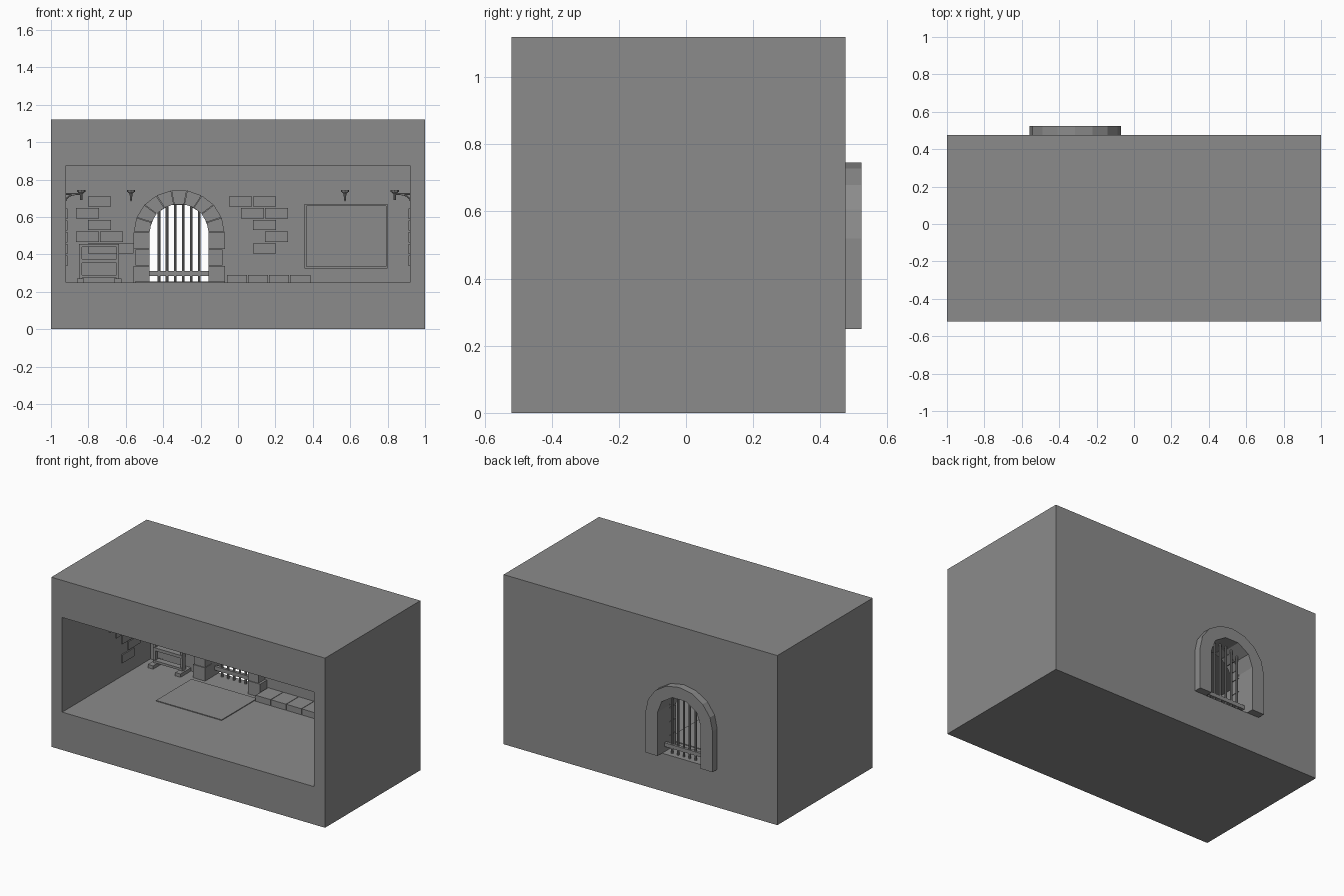
import bpy, bmesh, math
from mathutils import Vector

old = bpy.data.objects.get("Cube")
if old:
    bpy.data.objects.remove(old, do_unlink=True)

stone = bpy.data.materials.new("stone_grey")
stone.use_nodes = True
stone.diffuse_color = (0.26, 0.26, 0.26, 1)
stone.node_tree.nodes["Principled BSDF"].inputs["Base Color"].default_value = (0.26, 0.26, 0.26, 1)

FLOOR, BACK, SIDE = 0.25, 0.40, 0.92     # inner faces of the room
OUT = 0.475                              # outer face of the back wall
DOOR = -0.315                            # centre of the doorway


def finish(name, bm):
    bmesh.ops.recalc_face_normals(bm, faces=bm.faces)
    mesh = bpy.data.meshes.new(name)
    bm.to_mesh(mesh)
    bm.free()
    mesh.materials.append(stone)
    obj = bpy.data.objects.new(name, mesh)
    bpy.context.scene.collection.objects.link(obj)
    return obj


def add_box(bm, x0, x1, y0, y1, z0, z1):
    new = bmesh.ops.create_cube(bm, size=1)["verts"]
    for v in new:
        v.co = Vector(((x0 + x1) / 2 + v.co.x * (x1 - x0),
                       (y0 + y1) / 2 + v.co.y * (y1 - y0),
                       (z0 + z1) / 2 + v.co.z * (z1 - z0)))


def boxes(name, items):
    bm = bmesh.new()
    for item in items:
        add_box(bm, *item)
    return finish(name, bm)


def add_prism(bm, outline, y0, y1):
    """Extrude an x-z outline along y."""
    face = bm.faces.new([bm.verts.new((x, y0, z)) for x, z in outline])
    made = bmesh.ops.extrude_face_region(bm, geom=[face])["geom"]
    bmesh.ops.translate(bm, vec=(0, y1 - y0, 0),
                        verts=[g for g in made if isinstance(g, bmesh.types.BMVert)])


def arch(half, rise, spring, steps, bottom=FLOOR):
    arc = [(DOOR + half * math.cos(math.pi * i / steps),
            spring + rise * math.sin(math.pi * i / steps)) for i in range(steps + 1)]
    return [(DOOR + half, bottom)] + arc + [(DOOR - half, bottom)]


def add_rod(bm, a, b, r1, r2, sides=8):
    a, b = Vector(a), Vector(b)
    turn = (b - a).to_track_quat("Z", "Y").to_matrix().to_4x4()
    turn.translation = (a + b) / 2
    bmesh.ops.create_cone(bm, cap_ends=True, segments=sides, radius1=r1,
                          radius2=r2, depth=(b - a).length, matrix=turn)


# Room shell with the open front and the arched doorway cut out
shell = boxes("room_shell", [(-1, 1, -0.52, OUT, 0, 1.12)])
cavity = boxes("cavity_cutter", [(-SIDE, SIDE, -0.6, BACK, FLOOR, 0.875)])
bm = bmesh.new()
inner = arch(0.157, 0.133, 0.538, 5)
add_prism(bm, inner, BACK - 0.03, OUT + 0.05)
doorway = finish("doorway_cutter", bm)
for cutter in (cavity, doorway):
    mod = shell.modifiers.new(cutter.name, "BOOLEAN")
    mod.operation, mod.solver, mod.object = "DIFFERENCE", "EXACT", cutter
bpy.context.view_layer.update()
cut = bpy.data.meshes.new_from_object(
    shell.evaluated_get(bpy.context.evaluated_depsgraph_get()))
shell.modifiers.clear()
shell.data = cut
for cutter in (cavity, doorway):
    bpy.data.objects.remove(cutter, do_unlink=True)

# Plain arch surround on the outside
bm = bmesh.new()
add_prism(bm, arch(0.245, 0.225, 0.52, 8) + inner[::-1], OUT, 0.523)
finish("outer_arch", bm)

# Separate stones around the doorway on the inside
bm = bmesh.new()
for sign in (-1, 1):
    for i in range(3):
        x0, x1 = sorted((DOOR + sign * 0.157, DOOR + sign * (0.245 - 0.012 * (i % 2))))
        z = FLOOR + 0.09 * i
        add_box(bm, x0, x1, 0.33, BACK, z, z + 0.087)
wedges = 9
for i in range(wedges):
    a, b = [math.pi * (i + t) / wedges for t in (0.02, 0.98)]
    ring = [(DOOR + w * math.cos(t), 0.52 + h * math.sin(t))
            for w, h, t in ((0.157, 0.15, a), (0.242, 0.225, a),
                            (0.242, 0.225, b), (0.157, 0.15, b))]
    add_prism(bm, ring, 0.33, BACK)
finish("inner_arch_stones", bm)

# Door bars and cross rail
bm = bmesh.new()
for i in range(6):
    x = DOOR + 0.043 * (i - 2.5)
    add_rod(bm, (x, 0.44, FLOOR), (x, 0.44, 0.67), 0.007, 0.007)
finish("door_bars", bm)
boxes("door_rail", [(DOOR - 0.157, DOOR + 0.157, 0.43, 0.45, 0.285, 0.31)])

# Raised bricks: each entry is row from the top, start offset in brick lengths
BRICK_L, BRICK_H, PITCH = 0.122, 0.055, 0.0627


def brick_spans(start, top, layout):
    for row, col in layout:
        a, z = start + col * 0.128, top - row * PITCH
        yield a, a + BRICK_L, z - BRICK_H, z


left_rows = [(0, 0.5), (1, 0), (2, 0.5), (3, 0), (3, 1), (4, 0.5), (4, 1.45)]
right_rows = [(0, 0), (0, 1), (1, 0.5), (1, 1.5), (2, 1), (3, 1), (3, 1.5), (4, 1)]
right_rows.remove((3, 1))
for name, start, rows in (("back_bricks_right", -0.865, left_rows),
                          ("back_bricks_middle", -0.047, right_rows)):
    boxes(name, [(a, b, BACK - 0.012, BACK, z0, z1)
                 for a, b, z0, z1 in brick_spans(start, 0.71, rows)])
side_rows = [(0, 0), (0, 1), (1, 0.5), (1, 1.5), (2, 1), (2, 2), (3, 1.5), (4, 1)]
for name, s in (("side_bricks_right", -1), ("side_bricks_left", 1)):
    boxes(name, [(*sorted((s * SIDE, s * (SIDE - 0.008))), a, b, z0, z1)
                 for a, b, z0, z1 in brick_spans(-0.03, 0.645, side_rows)])

# Framed board on the back wall
X0, X1, Z0, Z1, RIM = 0.355, 0.80, 0.325, 0.67, 0.01
boxes("wall_board", [(X0, X1, BACK - 0.006, BACK, Z0, Z1)])
boxes("board_frame", [(X0, X1, BACK - 0.02, BACK, Z0, Z0 + RIM),
                      (X0, X1, BACK - 0.02, BACK, Z1 - RIM, Z1),
                      (X0, X0 + RIM, BACK - 0.02, BACK, Z0, Z1),
                      (X1 - RIM, X1, BACK - 0.02, BACK, Z0, Z1)])

# Low row of slabs along the back wall
boxes("slab_bench", [(-0.06 + 0.1125 * i, 0.049 + 0.1125 * i, 0.27, BACK,
                      FLOOR, 0.29) for i in range(4)])

# Floor mat before the doorway
boxes("floor_mat", [(-0.55, -0.07, -0.07, 0.30, FLOOR, FLOOR + 0.005)])

# Wooden stand: feet, posts and cross pieces
stand = [(-0.85, -0.635, 0.325, 0.365, z0, z1)
         for z0, z1 in ((0.275, 0.29), (0.355, 0.375), (0.44, 0.455))]
for x in (-0.85, -0.65):
    stand.append((x, x + 0.015, 0.33, 0.36, FLOOR, 0.455))
    stand.append((x - 0.012, x + 0.027, 0.29, BACK, FLOOR, 0.272))
boxes("wooden_stand", stand)


# Wall torches on curved brackets
def torch(name, wall, away):
    bm = bmesh.new()
    wall, away = Vector(wall), Vector(away)
    cup = wall + away * 0.082
    up = Vector((0, 0, 1))
    add_rod(bm, cup - up * 0.03, cup, 0.006, 0.007)
    add_rod(bm, cup, cup + up * 0.012, 0.007, 0.018)
    add_rod(bm, cup + up * 0.012, cup + up * 0.022, 0.022, 0.022)
    add_rod(bm, wall, cup, 0.005, 0.005, 6)
    arc = [wall + away * 0.06 * (1 - math.cos(t * math.pi / 8))
           + up * (-0.035 + 0.035 * math.sin(t * math.pi / 8)) for t in range(5)]
    for a, b in zip(arc, arc[1:]):
        add_rod(bm, a, b, 0.004, 0.004, 6)
    finish(name, bm)


for side, s in (("right", -1), ("left", 1)):
    torch("back_torch_" + side, (s * 0.572, BACK, 0.722), (0, -1, 0))
    torch("side_torch_" + side, (s * SIDE, 0.05, 0.722), (-s, 0, 0))
